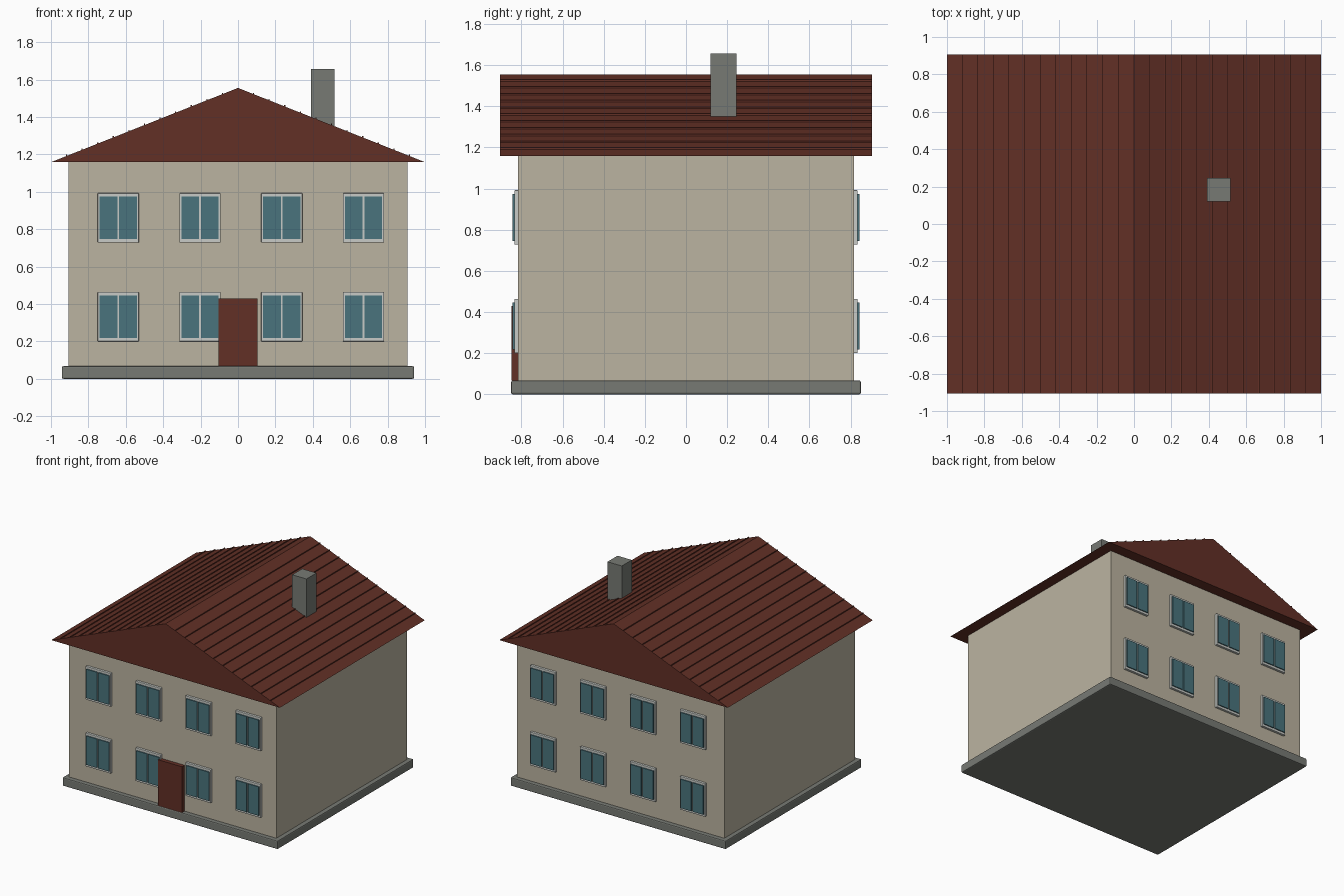
import bpy, bmesh

if "Cube" in bpy.data.objects:
    bpy.data.objects.remove(bpy.data.objects["Cube"])


def material(name, rgb):
    m = bpy.data.materials.new(name)
    m.diffuse_color = (*rgb, 1)
    m.use_nodes = True
    m.node_tree.nodes["Principled BSDF"].inputs["Base Color"].default_value = m.diffuse_color
    return m


CREAM = material("cream_wall", (0.50, 0.455, 0.355))
BROWN = material("red_brown_roof", (0.122, 0.029, 0.019))
GREY = material("grey_stone", (0.185, 0.195, 0.175))
WHITE = material("pale_frame", (0.58, 0.60, 0.57))
GLASS = material("blue_glass", (0.067, 0.175, 0.205))


def box(name, x, y, z, mat, bevel=0.0):
    """Box from (low, high) ranges on each axis."""
    x, y, z = sorted(x), sorted(y), sorted(z)
    bm = bmesh.new()
    bmesh.ops.create_cube(bm, size=1)
    for v in bm.verts:
        v.co = [r[0] + (c + 0.5) * (r[1] - r[0]) for r, c in zip((x, y, z), v.co)]
    if bevel:
        bmesh.ops.bevel(bm, geom=bm.edges[:], offset=bevel, segments=2,
                        profile=0.5, affect='EDGES')
    return finish(name, bm, mat)


def finish(name, bm, mat):
    bmesh.ops.recalc_face_normals(bm, faces=bm.faces[:])
    me = bpy.data.meshes.new(name)
    bm.to_mesh(me)
    bm.free()
    me.materials.append(mat)
    ob = bpy.data.objects.new(name, me)
    bpy.context.collection.objects.link(ob)
    return ob


# Plinth and walls
box("plinth", (-0.942, 0.942), (-0.85, 0.85), (0, 0.067), GREY, 0.008)
box("walls", (-0.907, 0.907), (-0.816, 0.816), (0.06, 1.16), CREAM)

# Gable roof: extruded triangle
EAVE, RIDGE, DEPTH = 1.158, 1.555, 0.905
bm = bmesh.new()
tri = bm.faces.new([bm.verts.new((x, -DEPTH, z))
                    for x, z in ((-1, EAVE), (1, EAVE), (0, RIDGE))])
ext = bmesh.ops.extrude_face_region(bm, geom=[tri], use_keep_orig=True)
bmesh.ops.translate(bm, vec=(0, 2 * DEPTH, 0),
                    verts=[g for g in ext["geom"] if isinstance(g, bmesh.types.BMVert)])
finish("roof", bm, BROWN)

# Thin tile ridges running along both slopes
for side in (-1, 1):
    for i in range(1, 12):
        x = side * i / 12
        z = RIDGE - (RIDGE - EAVE) * abs(x)
        box("tile_ridge", (x - 0.003, x + 0.003), (-DEPTH, DEPTH),
            (z - 0.006, z + 0.007), BROWN)

# Chimney
box("chimney", (0.39, 0.515), (0.12, 0.245), (1.30, 1.655), GREY)

# Door
box("door", (-0.105, 0.105), (-0.849, -0.81), (0.067, 0.43), BROWN)

# Windows: two rows of four, front and back, with two panes each
for side in (-1, 1):
    for zc in (0.332, 0.86):
        for i in range(4):
            xc = -0.64 + i * 0.437
            box("window_frame", (xc - 0.11, xc + 0.11),
                (side * 0.81, side * 0.834), (zc - 0.132, zc + 0.132), WHITE, 0.003)
            for s in (-1, 1):
                box("window_pane", (xc + s * 0.005, xc + s * 0.1),
                    (side * 0.833, side * 0.842), (zc - 0.114, zc + 0.114), GLASS)
